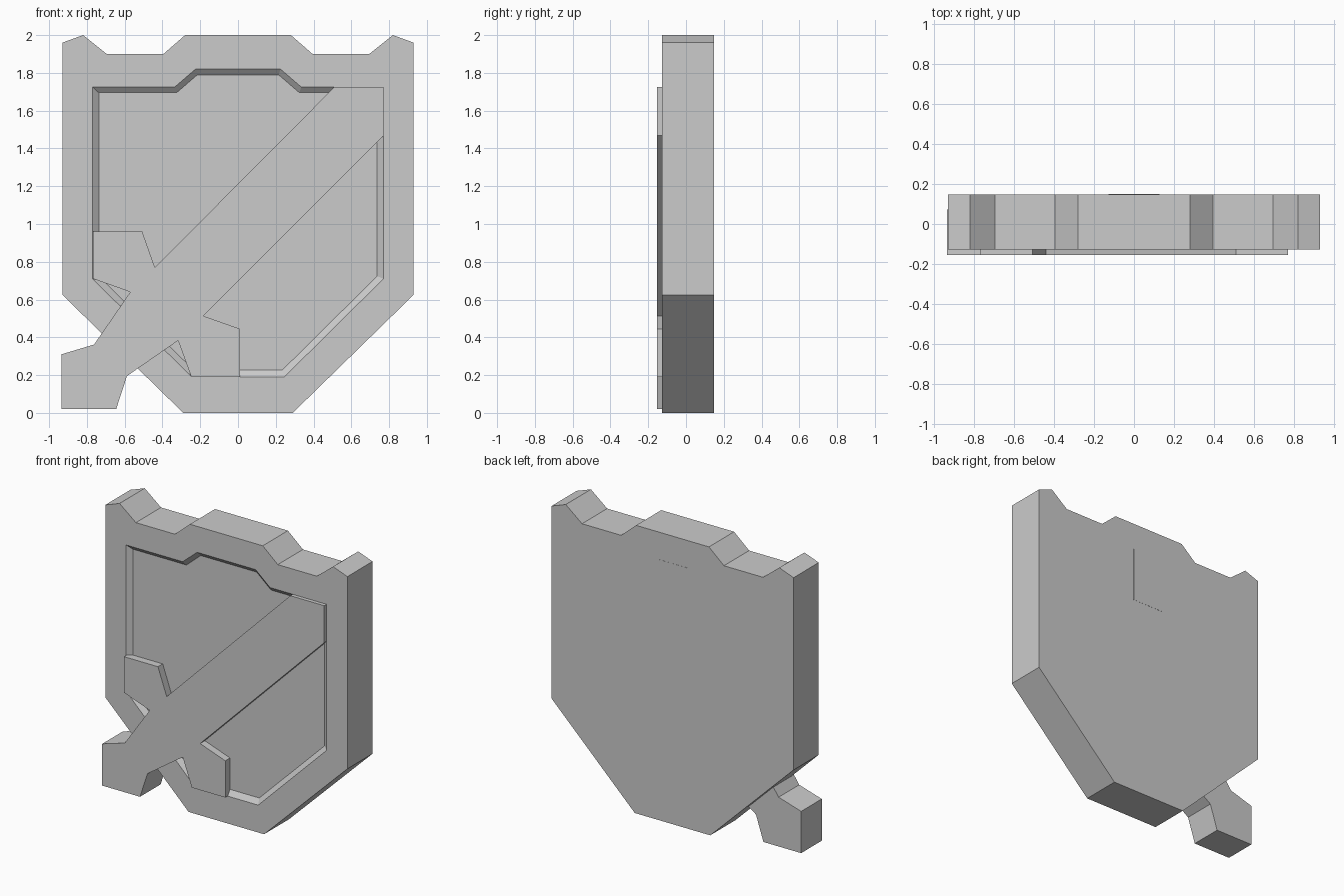
import bpy
import bmesh

if "Cube" in bpy.data.objects:
    bpy.data.objects.remove(bpy.data.objects["Cube"])

BACK, FACE, FLOOR = 0.148, -0.128, -0.102   # depth levels of the shield
SWORD_FRONT, SWORD_BACK = -0.154, 0.072


def finish(name, bm):
    bmesh.ops.recalc_face_normals(bm, faces=bm.faces)
    mesh = bpy.data.meshes.new(name)
    bm.to_mesh(mesh)
    bm.free()
    obj = bpy.data.objects.new(name, mesh)
    bpy.context.collection.objects.link(obj)
    return obj


def mirrored(half):
    """Close a right-hand half profile across x = 0."""
    return half + [(-x, z) for x, z in reversed(half)]


def ring(bm, profile, y):
    return [bm.verts.new((x, y, z)) for x, z in profile]


def bridge(bm, a, b):
    n = len(a)
    for i in range(n):
        j = (i + 1) % n
        bm.faces.new((a[i], a[j], b[j], b[i]))


def extrude(name, profile, y0, y1):
    bm = bmesh.new()
    a, b = ring(bm, profile, y0), ring(bm, profile, y1)
    bridge(bm, a, b)
    bm.faces.new(a)
    bm.faces.new(b)
    return finish(name, bm)


# Shield body with a bevelled recessed front panel
outline = mirrored([(0.28, 2.0), (0.395, 1.9), (0.695, 1.9), (0.82, 2.0),
                    (0.93, 1.96), (0.93, 0.625), (0.29, 0.0)])
lip = mirrored([(0.225, 1.82), (0.335, 1.725), (0.77, 1.725),
                (0.77, 0.71), (0.245, 0.19)])
floor = mirrored([(0.215, 1.79), (0.325, 1.695), (0.737, 1.695),
                  (0.737, 0.724), (0.235, 0.227)])
bm = bmesh.new()
back, front = ring(bm, outline, BACK), ring(bm, outline, FACE)
lip_ring, floor_ring = ring(bm, lip, FACE), ring(bm, floor, FLOOR)
bridge(bm, back, front)
bridge(bm, lip_ring, floor_ring)
bm.faces.new(back)
bm.faces.new(floor_ring)
rim = set(front) | set(lip_ring)
rim_edges = [e for e in bm.edges if e.verts[0] in rim and e.verts[1] in rim]
bmesh.ops.triangle_fill(bm, edges=rim_edges, use_beauty=True, normal=(0, -1, 0))
finish("shield", bm)

# Sword laid diagonally across the shield: blade, crossguard and pommel
sword = [(-0.767, 0.96), (-0.507, 0.96), (-0.44, 0.77), (0.51, 1.725),
         (0.77, 1.725), (0.77, 1.468), (-0.183, 0.513), (0.01, 0.445),
         (0.01, 0.19), (-0.247, 0.19), (-0.317, 0.383), (-0.588, 0.195),
         (-0.645, 0.02), (-0.935, 0.02), (-0.935, 0.31), (-0.762, 0.362),
         (-0.57, 0.64), (-0.767, 0.71)]
extrude("sword", sword, SWORD_FRONT, SWORD_BACK)

# Mounting plate set flush in the back
plate = mirrored([(0.127, 1.81), (0.127, 1.43)])
extrude("back_plate", plate, BACK - 0.03, BACK + 0.001)
